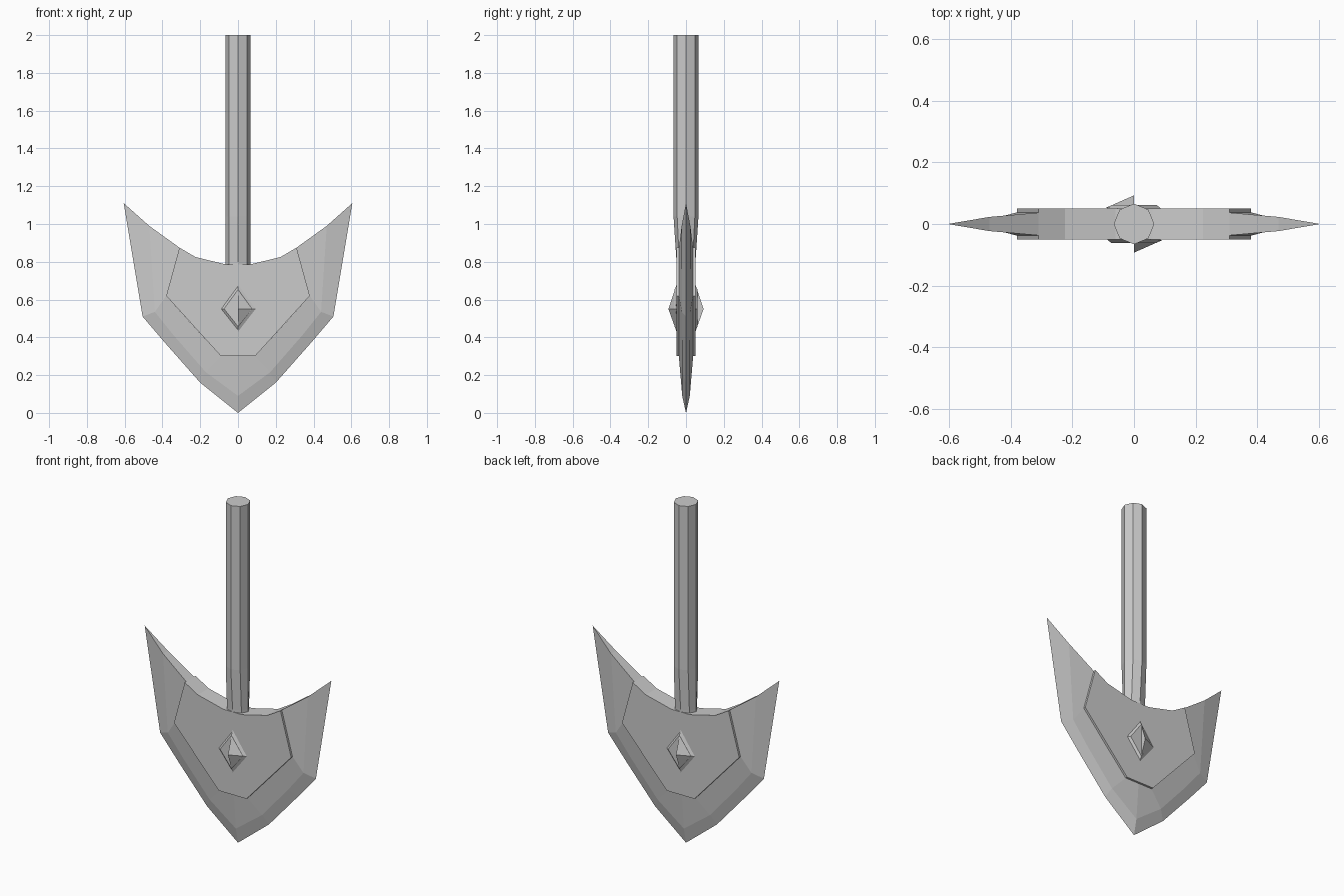
import bpy, bmesh
from math import sin, cos, pi

if "Cube" in bpy.data.objects:
    bpy.data.objects.remove(bpy.data.objects["Cube"])


def make(name, verts, faces, copies=((1, 1),)):
    """Solid from points, repeated with (x, y) sign flips and welded."""
    bm = bmesh.new()
    for sx, sy in copies:
        vs = [bm.verts.new((sx * x, sy * y, z)) for x, y, z in verts]
        for f in faces:
            bm.faces.new([vs[i] for i in f])
    bmesh.ops.remove_doubles(bm, verts=bm.verts, dist=1e-5)
    bmesh.ops.recalc_face_normals(bm, faces=bm.faces)
    me = bpy.data.meshes.new(name)
    bm.to_mesh(me)
    bm.free()
    ob = bpy.data.objects.new(name, me)
    bpy.context.collection.objects.link(ob)
    return ob


def loft(name, rings, copies=((1, 1),)):
    """Capped skin through rings with equal point counts."""
    n = len(rings[0])
    verts = [p for r in rings for p in r]
    faces = [(k * n + i, k * n + (i + 1) % n, (k + 1) * n + (i + 1) % n, (k + 1) * n + i)
             for k in range(len(rings) - 1) for i in range(n)]
    faces += [tuple(range(n)), tuple(range(len(verts) - n, len(verts)))]
    return make(name, verts, faces, copies)


# Blade: one quarter from cutting edge to panel, then mirrored in x and y
edge = [(0, 0, 0), (.2, 0, .16), (.39, 0, .375), (.505, 0, .51), (.605, 0, 1.11)]
bevel = [(0, .02, .09), (.17, .02, .215), (.34, .021, .41), (.44, .022, .535), (.47, .023, .99)]
inner = [(0, .038, .3), (.09, .038, .3), (.24, .038, .465), (.38, .038, .62), (.31, .037, .875)]
core = [(x, 0, z) for x, y, z in inner]
rim = (bevel[4][0], 0, bevel[4][2])
quads = [(a + i, a + i + 1, a + i + 6, a + i + 5) for a in (0, 5, 10) for i in range(4)]
quads += [(4, 20, 9), (9, 20, 19, 14)]
make("blade", edge + bevel + inner + core + [rim], quads,
     [(1, 1), (-1, 1), (1, -1), (-1, -1)])

# Raised central panel running through the blade
half = [(.09, .3), (.38, .62), (.31, .875), (.225, .825), (.06, .785)]
outline = half + [(-x, z) for x, z in reversed(half)]
loft("panel", [[(x, y, z) for x, z in outline] for y in (-.05, .05)])

# Eight-sided shaft, flattened where it enters the panel
loft("shaft", [[(.066 * cos(i * pi / 4), s * .066 * sin(i * pi / 4), z) for i in range(8)]
               for z, s in ((.7, .73), (.8, .76), (1.04, 1), (2, 1))])

# Diamond ornament on each face: bevelled base with a raised half
turn = [(1, 1), (-1, -1)]
base = [(.095, .55), (0, .68), (-.095, .55), (0, .43)]
loft("diamond_base", [[(x * s, y, .555 + (z - .555) * s) for x, z in base]
                      for y, s in ((-.045, 1), (-.061, .78))], turn)
make("diamond_ridge", [(0, -.05, .68), (0, -.05, .43), (.093, -.052, .55), (0, -.093, .55)],
     [(0, 1, 2), (0, 1, 3), (1, 2, 3), (2, 0, 3)], turn)
